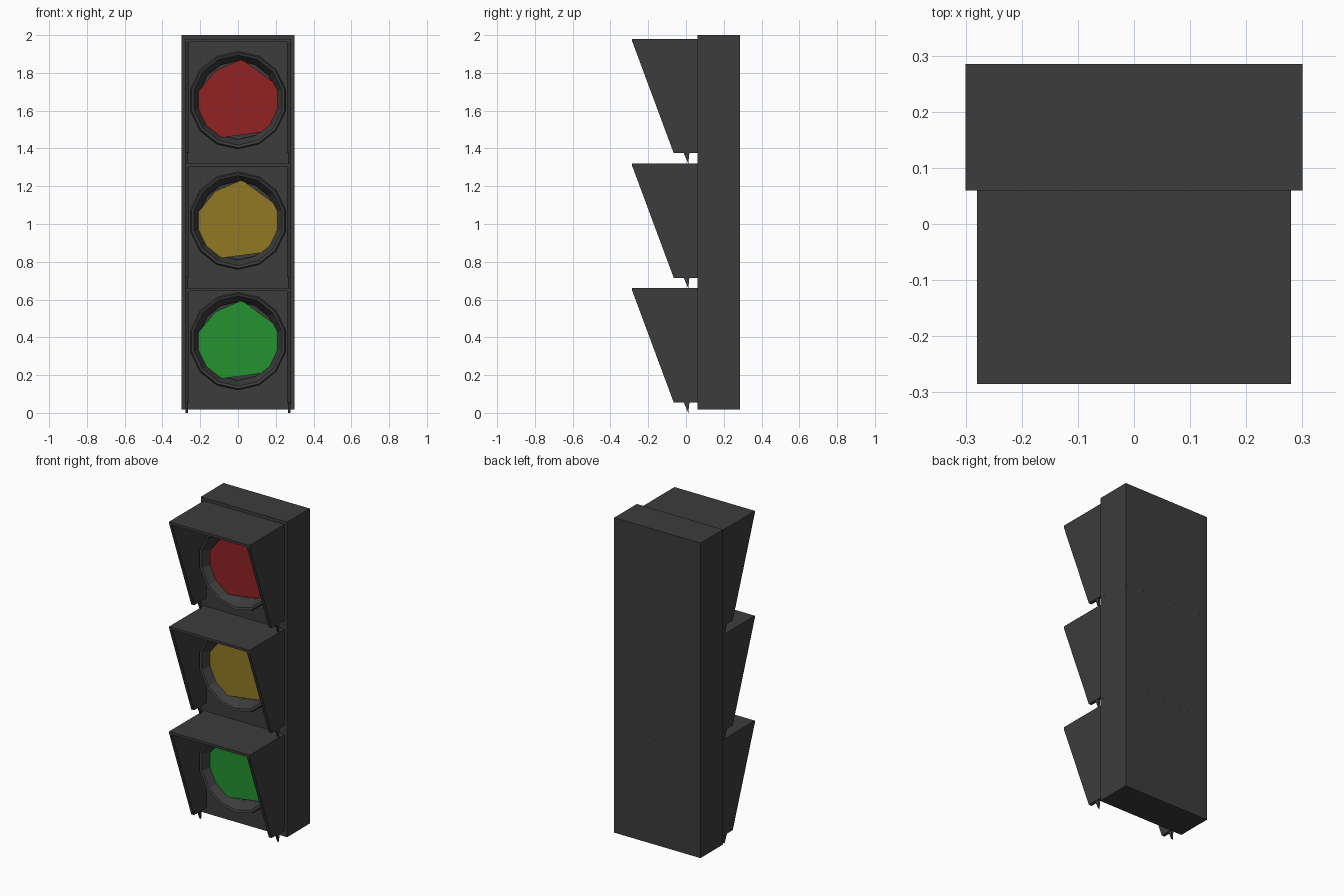
import bpy, bmesh, math
from mathutils import Vector

if "Cube" in bpy.data.objects:
    bpy.data.objects.remove(bpy.data.objects["Cube"])


def material(name, rgb):
    m = bpy.data.materials.new(name)
    m.diffuse_color = (*rgb, 1)
    m.use_nodes = True
    m.node_tree.nodes["Principled BSDF"].inputs["Base Color"].default_value = m.diffuse_color
    return m


BLACK = material("dark_grey", (0.045, 0.045, 0.045))
RED = material("lens_red", (0.29, 0.016, 0.017))
AMBER = material("lens_amber", (0.29, 0.19, 0.017))
GREEN = material("lens_green", (0.017, 0.29, 0.03))


def finish(name, bm, mat):
    bmesh.ops.recalc_face_normals(bm, faces=bm.faces)
    me = bpy.data.meshes.new(name)
    bm.to_mesh(me)
    bm.free()
    me.materials.append(mat)
    ob = bpy.data.objects.new(name, me)
    bpy.context.collection.objects.link(ob)
    return ob


def prism(bm, pts, offset):
    """Extrude a flat outline along an offset vector."""
    face = bm.faces.new([bm.verts.new(p) for p in pts])
    ext = bmesh.ops.extrude_face_region(bm, geom=[face], use_keep_orig=True)
    moved = [g for g in ext["geom"] if isinstance(g, bmesh.types.BMVert)]
    bmesh.ops.translate(bm, verts=moved, vec=Vector(offset))


def box(name, x, y, z, mat):
    bm = bmesh.new()
    pts = [(x[0], y[0], z[0]), (x[1], y[0], z[0]), (x[1], y[1], z[0]), (x[0], y[1], z[0])]
    prism(bm, pts, (0, 0, z[1] - z[0]))
    return finish(name, bm, mat)


def hood(i, top):
    # top plate, two tapered cheeks, each with a small pointed tab underneath
    box(f"hood_top_{i}", (-0.28, 0.28), (-0.285, 0.06), (top - 0.016, top), BLACK)
    cheek = [(-0.285, top), (-0.285, top - 0.012), (-0.065, top - 0.605),
             (0.06, top - 0.605), (0.06, top)]
    tab = [(-0.012, top - 0.605), (0.012, top - 0.66), (0.018, top - 0.605)]
    for side, s in (("left", -1), ("right", 1)):
        bm = bmesh.new()
        prism(bm, [(s * 0.28, y, z) for y, z in cheek], (-s * 0.02, 0, 0))
        finish(f"hood_cheek_{side}_{i}", bm, BLACK)
        bm = bmesh.new()
        prism(bm, [(s * 0.277, y, z) for y, z in tab], (-s * 0.012, 0, 0))
        finish(f"hood_tab_{side}_{i}", bm, BLACK)


def bezel(i, cz, sides=14):
    # funnel-shaped ring lathed around the lens axis
    profile = [(0.25, 0.062), (0.26, -0.01), (0.252, -0.03), (0.238, -0.025),
               (0.208, 0.035), (0.208, 0.062)]
    bm = bmesh.new()
    rings = []
    for k in range(sides):
        a = 2 * math.pi * k / sides + math.pi / 2
        rings.append([bm.verts.new((r * math.cos(a), y, cz + r * math.sin(a)))
                      for r, y in profile])
    n = len(profile)
    for k in range(sides):
        p, q = rings[k], rings[(k + 1) % sides]
        for j in range(n):
            bm.faces.new((p[j], p[(j + 1) % n], q[(j + 1) % n], q[j]))
    finish(f"lens_bezel_{i}", bm, BLACK)


# irregular low-poly lens outline, relative to the lens centre
LENS = [(0.02, 0.216), (-0.12, 0.155), (-0.215, 0.04), (-0.22, -0.06), (-0.195, -0.115),
        (-0.10, -0.20), (0.165, -0.165), (0.218, -0.08), (0.21, 0.05), (0.2, 0.085)]


def lens(i, cz, mat):
    bm = bmesh.new()
    prism(bm, [(x, 0.022, cz + z) for x, z in LENS], (0, 0.04, 0))
    finish(f"lens_{i}", bm, mat)


# three stacked housings, bottom to top
for i, mat in enumerate((GREEN, AMBER, RED)):
    base = 0.018 + 0.6607 * i
    box(f"housing_{i}", (-0.30, 0.30), (0.06, 0.285), (base, base + 0.6606), BLACK)
    hood(i, 0.66 * (i + 1))
    bezel(i, 0.38 + 0.638 * i)
    lens(i, 0.38 + 0.638 * i, mat)
